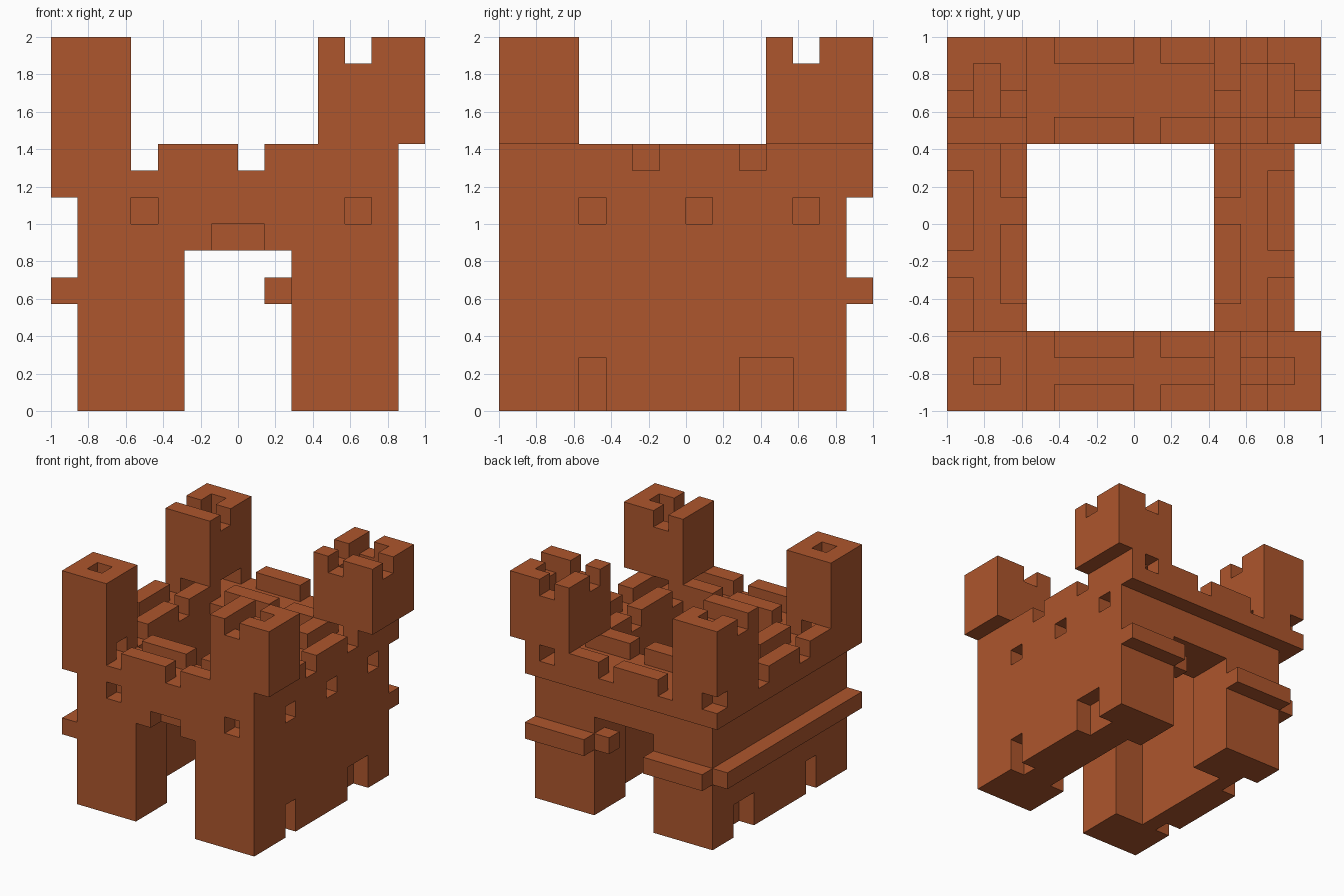
import bpy
import bmesh
import math
from mathutils import Vector

cube = bpy.data.objects.get("Cube")
if cube:
    bpy.data.objects.remove(cube, do_unlink=True)

UNIT = 2 / 14  # one block; the castle fills a 14 x 14 x 14 block grid

clay = bpy.data.materials.new("terracotta")
clay.use_nodes = True
COLOUR = (0.42, 0.093, 0.026, 1)
clay.diffuse_color = COLOUR
bsdf = clay.node_tree.nodes["Principled BSDF"]
bsdf.inputs["Base Color"].default_value = COLOUR
bsdf.inputs["Roughness"].default_value = 0.9


def cells(box):
    """All blocks inside a box given as x0, x1, y0, y1, z0, z1."""
    x0, x1, y0, y1, z0, z1 = box
    return {(x, y, z) for x in range(x0, x1) for y in range(y0, y1) for z in range(z0, z1)}


def block_part(name, solids, cuts=()):
    """Fill the solids, carve the cuts, and skin the remaining blocks."""
    filled = set().union(*(cells(b) for b in solids))
    for c in cuts:
        filled -= cells(c)
    bm = bmesh.new()
    for cell in filled:
        for axis in range(3):
            for side in (0, 1):
                near = list(cell)
                near[axis] += 2 * side - 1
                if tuple(near) in filled:
                    continue
                u, v = (axis + 1) % 3, (axis + 2) % 3
                loop = []
                for du, dv in ((0, 0), (1, 0), (1, 1), (0, 1)):
                    p = list(cell)
                    p[axis] += side
                    p[u] += du
                    p[v] += dv
                    loop.append(bm.verts.new(Vector((p[0] - 7, p[1] - 7, p[2])) * UNIT))
                bm.faces.new(loop if side else loop[::-1])
    bmesh.ops.remove_doubles(bm, verts=bm.verts, dist=0.001)
    bmesh.ops.dissolve_limit(bm, angle_limit=math.radians(1), verts=bm.verts, edges=bm.edges)
    mesh = bpy.data.meshes.new(name)
    bm.to_mesh(mesh)
    bm.free()
    mesh.materials.append(clay)
    obj = bpy.data.objects.new(name, mesh)
    bpy.context.collection.objects.link(obj)
    return obj


# Lower walls around an open courtyard, with gates, windows and foot recesses
courtyard = (3, 10, 3, 10, 0, 9)
gates = [(5, 9, 0, 13, 0, 6), (6, 8, 0, 1, 6, 7)]
windows = [(x, x + 1, 0, 1, 7, 8) for x in (3, 11)]
windows += [(12, 13, y, y + 1, 7, 8) for y in (3, 7, 11)]
recesses = [(x, x + 1, a, b, 0, 2) for x in (1, 12) for a, b in ((3, 4), (9, 11))]
block_part("lower_walls", [(1, 13, 0, 13, 0, 8)], [courtyard] + gates + windows + recesses)

# Overhanging walkway
block_part("walkway", [(0, 13, 0, 14, 8, 9)], [courtyard])

# Ledges on the outside of the walls
block_part("side_ledge", [(0, 1, 0, 13, 4, 5)])
block_part("back_ledge_right", [(1, 5, 13, 14, 4, 5)])
block_part("back_ledge_left", [(9, 13, 13, 14, 4, 5)])
block_part("gate_block", [(8, 9, 12, 13, 4, 5)])

# Parapets: front and back rows, then the side rows
for name, y in (("front_outer", 0), ("front_inner", 2), ("back_inner", 10), ("back_outer", 13)):
    block_part(name + "_parapet", [(a, b, y, y + 1, 9, 10) for a, b in ((4, 7), (8, 10))])
for name, x, spans in (("right_outer", 0, ((3, 5), (6, 9))), ("right_inner", 2, ((4, 7), (8, 10))),
                       ("left_inner", 10, ((4, 7), (8, 10))), ("left_outer", 12, ((3, 5), (6, 9)))):
    block_part(name + "_parapet", [(x, x + 1, a, b, 9, 10) for a, b in spans])

# Corner towers: shaft, doors at walkway level, and notched tops
block_part("front_right_tower", [(0, 3, 0, 3, 9, 14)],
           [(1, 2, 1, 2, 9, 14), (1, 2, 2, 3, 9, 10), (2, 3, 1, 2, 9, 10)])
block_part("back_right_tower", [(0, 3, 10, 14, 9, 14)],
           [(1, 2, 11, 13, 9, 14), (0, 3, 11, 12, 13, 14), (1, 2, 10, 11, 9, 10),
            (2, 3, 11, 13, 9, 10), (0, 1, 13, 14, 9, 10)])
block_part("front_left_tower", [(10, 13, 0, 3, 9, 10), (10, 14, 0, 3, 10, 14)],
           [(11, 13, 1, 2, 10, 14), (11, 12, 0, 3, 13, 14), (10, 12, 1, 2, 9, 10),
            (11, 12, 2, 3, 9, 10)])
block_part("back_left_tower", [(10, 13, 10, 14, 9, 10), (10, 14, 10, 14, 10, 14)],
           [(11, 13, 11, 13, 10, 14), (10, 14, 11, 12, 13, 14), (11, 12, 10, 14, 13, 14),
            (10, 12, 11, 13, 9, 10), (11, 12, 10, 14, 9, 10)])
